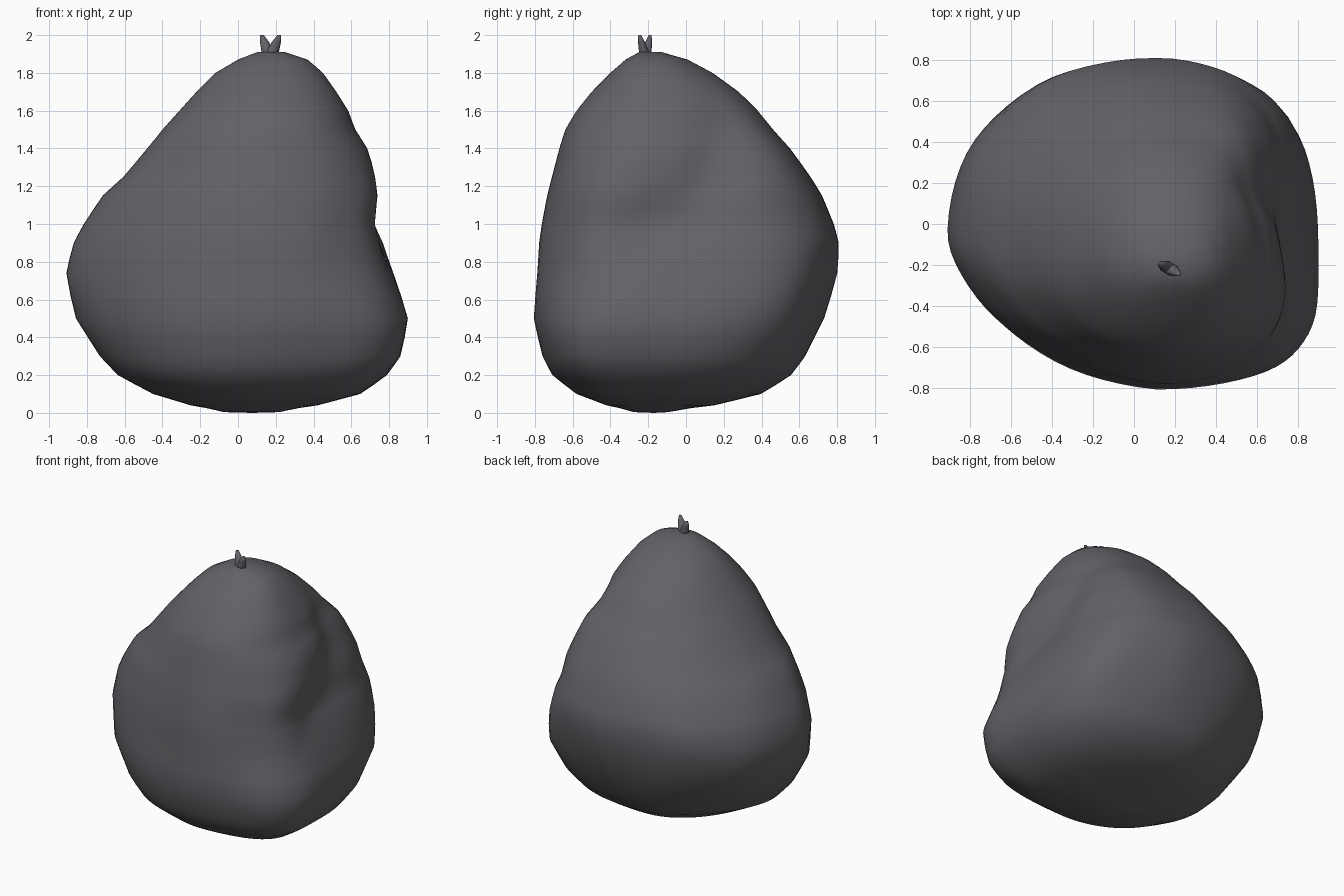
import bpy, bmesh, math
from mathutils import Vector

if "Cube" in bpy.data.objects:
    bpy.data.objects.remove(bpy.data.objects["Cube"])

bag_grey = bpy.data.materials.new("dark grey plastic")
bag_grey.diffuse_color = (0.125, 0.12, 0.135, 1)
bag_grey.use_nodes = True
bag_grey.node_tree.nodes["Principled BSDF"].inputs["Base Color"].default_value = bag_grey.diffuse_color

# Bag outline: height, left, right, front, back
OUTLINE = [
    (0.01, -0.08, 0.22, -0.28, -0.10),
    (0.04, -0.25, 0.42, -0.42, 0.15),
    (0.10, -0.45, 0.65, -0.58, 0.40),
    (0.20, -0.64, 0.79, -0.71, 0.56),
    (0.30, -0.73, 0.86, -0.76, 0.63),
    (0.50, -0.86, 0.905, -0.81, 0.73),
    (0.74, -0.91, 0.83, -0.79, 0.80),
    (0.90, -0.87, 0.78, -0.78, 0.81),
    (1.00, -0.82, 0.745, -0.765, 0.785),
    (1.15, -0.72, 0.74, -0.735, 0.72),
    (1.25, -0.61, 0.715, -0.71, 0.66),
    (1.40, -0.48, 0.67, -0.67, 0.55),
    (1.50, -0.40, 0.61, -0.64, 0.46),
    (1.60, -0.31, 0.58, -0.58, 0.38),
    (1.70, -0.22, 0.52, -0.50, 0.28),
    (1.80, -0.12, 0.45, -0.40, 0.14),
    (1.87, 0.00, 0.37, -0.32, 0.01),
    (1.91, 0.10, 0.25, -0.25, -0.13),
]
SEGS = 72


def bell(v, mid, width):
    return math.exp(-((v - mid) / width) ** 2)


def ang(a, mid):
    return (a - mid + math.pi) % (2 * math.pi) - math.pi


def bag_point(row, a):
    z, xl, xr, yf, yb = row
    cx, cy = 0.08 + 0.05 * z, -0.14 - 0.02 * z
    c, s = math.cos(a), math.sin(a)
    # squarer right-hand corners, slimmer left-hand ones
    square = 2.08
    if c > 0:
        square += c * 0.5 * bell(z, 0.75, 0.7)
        if s < 0:
            square += c * (1.3 * bell(z, 0.25, 0.4) + 0.25 * bell(z, 1.3, 0.35))
    elif s < 0:
        square += 0.12 * c * bell(z, 0.9, 0.6)
    else:
        square += 0.4 * c * bell(z, 0.1, 0.3)
    rx, ry = (xr - cx if c > 0 else cx - xl), (yb - cy if s > 0 else cy - yf)
    x = math.copysign(abs(c) ** (2 / square), c) * rx
    y = math.copysign(abs(s) ** (2 / square), s) * ry
    # the left side sits further back
    y += 0.13 * max(0, -c) * (1 - 0.6 * max(0, s)) * bell(z, 0.8, 0.6)
    mid = bell(z, 0.95, 0.6)
    # slanting groove up the right side between two folds
    slant = 0.1 + 1.0 * (z - 1.05)
    k = 1 - 0.09 * bell(ang(a, slant), 0, 0.22) * bell(z, 1.2, 0.38)
    k += 0.035 * bell(ang(a, slant - 0.55), 0, 0.3) * bell(z, 1.3, 0.3)
    k += 0.065 * bell(ang(a, 0.72), 0, 0.34) * bell(z, 0.85, 0.5)
    k += 0.06 * bell(ang(a, 0.95), 0, 0.3) * bell(z, 1.42, 0.2)
    # hollow low at the front right
    k -= 0.025 * bell(ang(a, -0.75), 0, 0.4) * bell(z, 0.8, 0.2)
    # slanting wrinkles on the right and back
    k += 0.006 * mid * math.sin(7 * a + 6 * z) * (0.3 + 0.7 * max(0, math.cos(a - 0.8)))
    k += 0.003 * mid * math.sin(11 * a - 5 * z + 1)
    return Vector((cx + x * k, cy + y * k, z))


def blend(p, q, t):
    return [u + (v - u) * t for u, v in zip(p, q)]


def finish(bm, name):
    bmesh.ops.recalc_face_normals(bm, faces=bm.faces)
    me = bpy.data.meshes.new(name)
    bm.to_mesh(me)
    bm.free()
    me.materials.append(bag_grey)
    for p in me.polygons:
        p.use_smooth = True
    ob = bpy.data.objects.new(name, me)
    bpy.context.collection.objects.link(ob)
    return ob


def loft(bm, rings):
    rows = [[bm.verts.new(p) for p in r] for r in rings]
    n = len(rows[0])
    for lo, hi in zip(rows, rows[1:]):
        for i in range(n):
            j = (i + 1) % n
            bm.faces.new((lo[i], lo[j], hi[j], hi[i]))
    for row in (rows[0], rows[-1]):
        mid = bm.verts.new(sum((v.co for v in row), Vector()) / n)
        for i in range(n):
            bm.faces.new((row[i], row[(i + 1) % n], mid))
    return rows


# Bag body
rows = []
for p, q in zip(OUTLINE, OUTLINE[1:]):
    rows += [p, blend(p, q, 0.5)]
rows.append(OUTLINE[-1])
bm = bmesh.new()
loft(bm, [[bag_point(r, 2 * math.pi * i / SEGS) for i in range(SEGS)] for r in rows])
bmesh.ops.smooth_vert(bm, verts=bm.verts, factor=0.3, use_axis_x=True, use_axis_y=True, use_axis_z=False)
for v in bm.verts:
    if v.co.z <= 0.0101:
        v.co.z = 0.004 if len(v.link_edges) < 10 else 0.0
finish(bm, "bag_body")

# Tied ears at the top
for name, tip in (("tie_ear_left", (0.127, -0.19, 2.0)), ("tie_ear_right", (0.218, -0.245, 2.0))):
    base = Vector((0.17, -0.215, 1.88))
    tip = Vector(tip)
    bm = bmesh.new()
    rings = []
    for t, r in ((0, 0.045), (0.35, 0.032), (0.7, 0.024), (1, 0.010)):
        c = base.lerp(tip, t)
        rings.append([c + Vector((r * math.cos(k * math.pi / 5), 0.8 * r * math.sin(k * math.pi / 5), 0))
                      for k in range(10)])
    loft(bm, rings)
    finish(bm, name)
